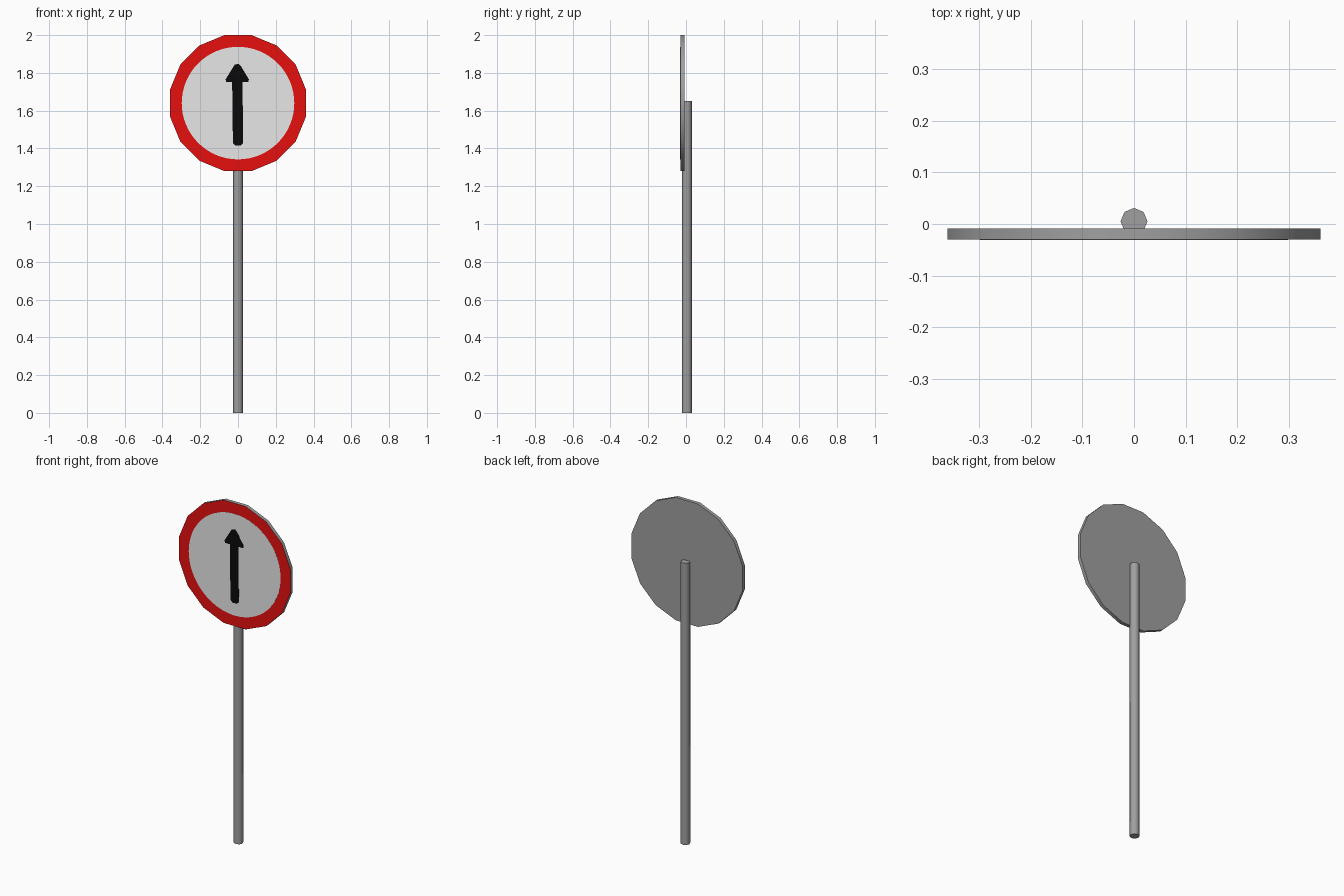
import bpy, bmesh, math
from mathutils import Vector

if "Cube" in bpy.data.objects:
    bpy.data.objects.remove(bpy.data.objects["Cube"])


def material(name, rgb):
    m = bpy.data.materials.new(name)
    m.diffuse_color = (*rgb, 1)
    m.use_nodes = True
    m.node_tree.nodes["Principled BSDF"].inputs["Base Color"].default_value = m.diffuse_color
    return m


GREY = material("metal grey", (0.35, 0.35, 0.35))
RED = material("sign red", (0.80, 0.005, 0.005))
WHITE = material("sign white", (0.80, 0.80, 0.80))
BLACK = material("arrow black", (0.003, 0.003, 0.003))

CENTRE_Z = 1.64


def ring(radius, sides, cx=0, cy=0, offset=0.0):
    """Regular polygon; offset is in fractions of one side."""
    step = 2 * math.pi / sides
    return [(cx + radius * math.cos((i + offset) * step),
             cy + radius * math.sin((i + offset) * step)) for i in range(sides)]


def prism(name, base, direction, mats, smooth=True):
    """Extrude a flat outline of 3D points along direction."""
    bm = bmesh.new()
    face = bm.faces.new([bm.verts.new(p) for p in base])
    ext = bmesh.ops.extrude_face_region(bm, geom=[face], use_keep_orig=True)
    verts = [g for g in ext["geom"] if isinstance(g, bmesh.types.BMVert)]
    bmesh.ops.translate(bm, verts=verts, vec=Vector(direction))
    bmesh.ops.recalc_face_normals(bm, faces=bm.faces)
    mesh = bpy.data.meshes.new(name)
    bm.to_mesh(mesh)
    bm.free()
    for m in mats:
        mesh.materials.append(m)
    obj = bpy.data.objects.new(name, mesh)
    bpy.context.collection.objects.link(obj)
    if smooth:
        bpy.ops.object.select_all(action='DESELECT')
        obj.select_set(True)
        bpy.context.view_layer.objects.active = obj
        bpy.ops.object.shade_smooth_by_angle(angle=math.radians(50))
    return obj


def plate(name, outline, back, front, mats, smooth=True):
    """Upright plate from an x, z outline."""
    return prism(name, [(x, back, z) for x, z in outline],
                 (0, front - back, 0), mats, smooth)


# Eight-sided pole behind the sign
prism("pole", [(x, y, 0) for x, y in ring(0.026, 8, 0, 0.005)], (0, 0, 1.65), [GREY])

# Sixteen-sided sign disc: grey metal with a red front
disc = plate("sign_disc", ring(0.36 / math.cos(math.pi / 16), 16, 0, CENTRE_Z, 0.5),
             -0.009, -0.030, [GREY, RED])
for p in disc.data.polygons:
    p.material_index = 1 if p.normal.y < -0.9 else 0

# White field inside the red border
plate("white_field", ring(0.298, 64, 0, CENTRE_Z), -0.0295, -0.0306, [WHITE])

# Painted arrow with a round-ended shaft and blunt tip
arrow = [(-0.014, 1.415), (0.014, 1.415), (0.027, 1.428), (0.024, 1.752),
         (0.054, 1.752), (0.058, 1.765), (0.014, 1.838), (0.002, 1.848),
         (-0.018, 1.843), (-0.066, 1.765), (-0.062, 1.752), (-0.031, 1.752),
         (-0.027, 1.428)]
plate("arrow", arrow, -0.0302, -0.0312, [BLACK], smooth=False)
